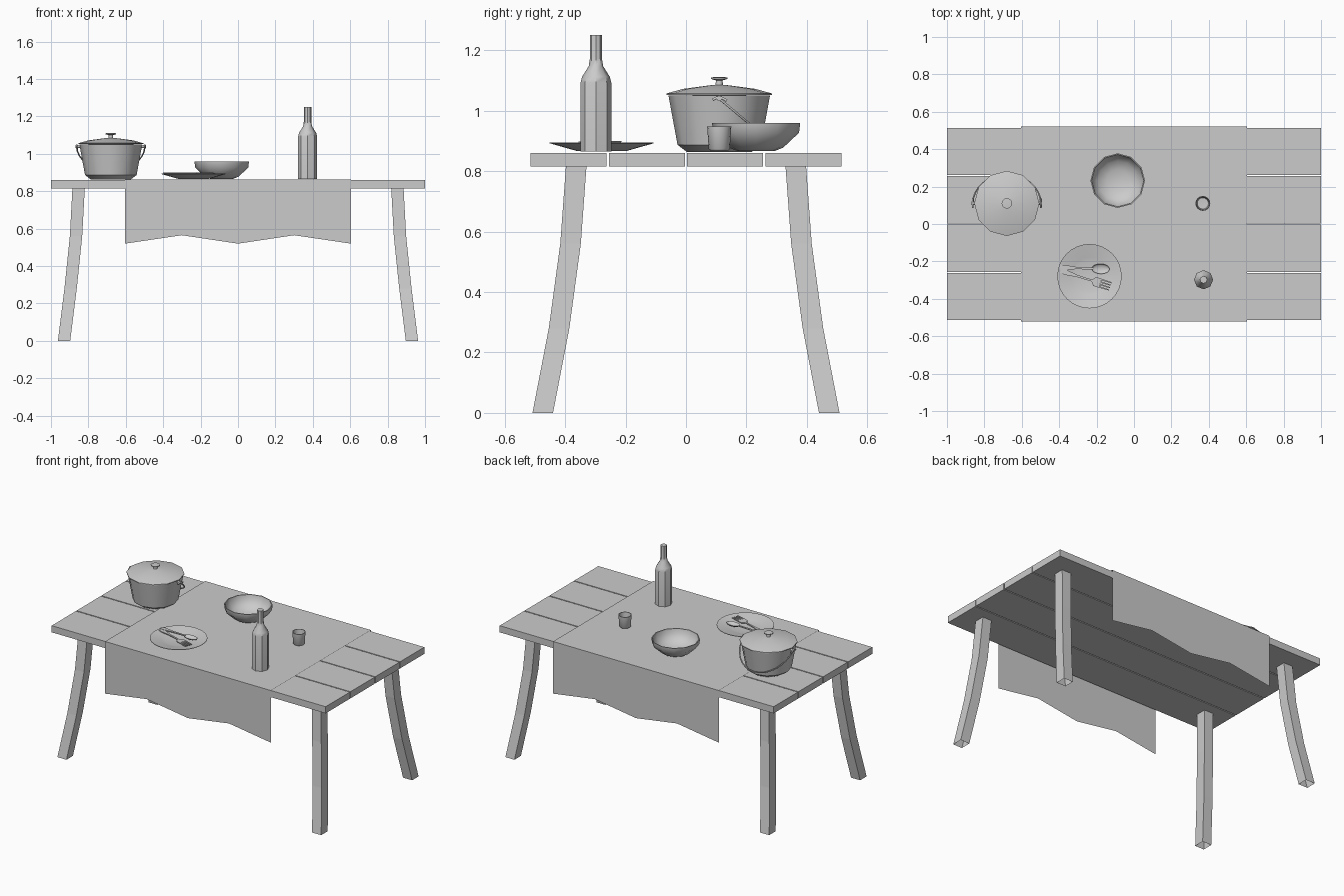
import bpy, bmesh
from math import sin, cos, pi, radians
from mathutils import Vector, Matrix

cube = bpy.data.objects.get("Cube")
if cube:
    bpy.data.objects.remove(cube, do_unlink=True)

grey = bpy.data.materials.new("plain_grey")
grey.use_nodes = True
grey.diffuse_color = (0.6, 0.6, 0.6, 1)
grey.node_tree.nodes["Principled BSDF"].inputs["Base Color"].default_value = (0.6, 0.6, 0.6, 1)

TOP = 0.862


def finish(name, bm, smooth=False):
    bmesh.ops.recalc_face_normals(bm, faces=bm.faces)
    me = bpy.data.meshes.new(name)
    bm.to_mesh(me)
    bm.free()
    me.materials.append(grey)
    if smooth:
        me.polygons.foreach_set("use_smooth", [True] * len(me.polygons))
        me.set_sharp_from_angle(angle=radians(40))
    ob = bpy.data.objects.new(name, me)
    bpy.context.scene.collection.objects.link(ob)
    return ob


def loft(bm, rings):
    """Join rings of points with quads; one-point rings become fans."""
    rings = [[bm.verts.new(p) for p in ring] for ring in rings]
    for a, b in zip(rings, rings[1:]):
        n = max(len(a), len(b))
        for i in range(n):
            j = (i + 1) % n
            quad = [a[i % len(a)], a[j % len(a)], b[j % len(b)], b[i % len(b)]]
            bm.faces.new(list(dict.fromkeys(quad)))
    return rings


def lathe(name, x, y, profile, sides):
    """Turn a (radius, height above table) profile about a vertical axis."""
    bm = bmesh.new()
    loft(bm, [[(x, y, TOP + h)] if r == 0 else
              [(x + r * cos(2 * pi * i / sides), y + r * sin(2 * pi * i / sides), TOP + h)
               for i in range(sides)] for r, h in profile])
    return finish(name, bm, True)


def slab(name, outline, matrix, thick):
    """Extrude a flat outline and place it."""
    bm = bmesh.new()
    face = bm.faces.new([bm.verts.new((u, v, 0)) for u, v in outline])
    up = bmesh.ops.extrude_face_region(bm, geom=[face])["geom"]
    bmesh.ops.translate(bm, vec=(0, 0, thick), verts=[g for g in up if isinstance(g, bmesh.types.BMVert)])
    bm.transform(matrix)
    return finish(name, bm)


def wire(name, points, radius):
    cu = bpy.data.curves.new(name, "CURVE")
    cu.dimensions = "3D"
    cu.bevel_depth = radius
    cu.bevel_resolution = 1
    cu.use_fill_caps = True
    sp = cu.splines.new("POLY")
    sp.points.add(len(points) - 1)
    for p, co in zip(sp.points, points):
        p.co = (*co, 1)
    cu.materials.append(grey)
    ob = bpy.data.objects.new(name, cu)
    bpy.context.scene.collection.objects.link(ob)


# Table planks
for i in range(4):
    bm = bmesh.new()
    bmesh.ops.create_cube(bm, size=1)
    bm.transform(Matrix.Translation((0, (i - 1.5) * 0.259, 0.838)) @ Matrix.Diagonal((2, 0.252, 0.044, 1)))
    finish(f"plank_{i + 1}", bm)

# Splayed, curved legs, open at the foot
LEG = [(0.852, 0.363, 0.82), (0.866, 0.382, 0.56), (0.895, 0.42, 0.28), (0.93, 0.474, 0)]
CORNERS = [(-1, -1), (1, -1), (1, 1), (-1, 1)]
for sx, side in ((1, "left"), (-1, "right")):
    for sy, end in ((1, "back"), (-1, "front")):
        bm = bmesh.new()
        loft(bm, [[(sx * x + u * 0.033, sy * y + v * 0.034, z) for u, v in CORNERS] for x, y, z in LEG])
        finish(f"{end}_{side}_leg", bm)

# Table runner with zigzag hanging ends
bm = bmesh.new()
rows = []
for x, hem in ((-0.605, 0.52), (-0.3, 0.565), (0, 0.52), (0.3, 0.565), (0.605, 0.52)):
    rows.append([bm.verts.new((x, y, z)) for y, z in
                 ((-0.522, hem), (-0.522, 0.864), (0.522, 0.864), (0.522, hem))])
for a, b in zip(rows, rows[1:]):
    for i in range(3):
        bm.faces.new((a[i], b[i], b[i + 1], a[i + 1]))
finish("table_runner", bm)

# Cooking pot, lid and hanging handle
PX, PY = -0.68, 0.11
lathe("pot_body", PX, PY, [(0, 0.002), (0.108, 0.002), (0.138, 0.025), (0.15, 0.09), (0.168, 0.188),
                           (0.16, 0.188), (0.13, 0.03), (0, 0.012)], 12)
lathe("pot_lid", PX, PY, [(0, 0.188), (0.174, 0.19), (0.174, 0.195), (0.12, 0.21), (0.03, 0.222), (0, 0.224)], 12)
lathe("lid_knob", PX, PY, [(0.013, 0.215), (0.011, 0.238), (0.028, 0.243), (0.028, 0.248), (0, 0.25)], 12)
arc = [pi * i / 16 for i in range(17)]
wire("pot_handle", [(PX + 0.182 * cos(t), PY + 0.155 * sin(t), 1.04 - 0.13 * sin(t)) for t in arc], 0.004)
for s in (-1, 1):
    wire("handle_lug", [(PX + s * 0.15, PY, 1.04), (PX + s * 0.188, PY, 1.04)], 0.009)
    wire("handle_hook", [(PX + s * 0.182, PY - 0.022, 1.036), (PX + s * 0.182, PY, 1.047),
                         (PX + s * 0.182, PY + 0.025, 1.033)], 0.005)

# Bowl, bottle, cup and plate
lathe("bowl", -0.087, 0.232, [(0, 0.004), (0.06, 0.004), (0.09, 0.016), (0.142, 0.065), (0.146, 0.098),
                              (0.14, 0.098), (0.134, 0.067), (0.105, 0.034), (0.06, 0.016), (0, 0.012)], 12)
lathe("bottle", 0.372, -0.298, [(0, 0.003), (0.051, 0.003), (0.051, 0.23), (0.046, 0.25), (0.024, 0.285),
                                (0.02, 0.31), (0.02, 0.388), (0, 0.388)], 8)
lathe("cup", 0.368, 0.11, [(0, 0.006), (0.03, 0.006), (0.035, 0.012), (0.04, 0.086), (0.036, 0.086),
                           (0.03, 0.018), (0, 0.016)], 16)
lathe("plate", -0.238, -0.279, [(0, 0.004), (0.08, 0.004), (0.172, 0.03), (0.172, 0.033), (0.1, 0.019),
                                (0.08, 0.014), (0, 0.014)], 32)

# Spoon and fork, each pointing along its own x axis
handle = [(0, 0.011), (0.03, 0.014), (0.09, 0.006), (0.18, 0.005)]
mirror = [(u, -v) for u, v in reversed(handle)]


def lay(x, y, z, turn):
    return Matrix.Translation((x, y, z)) @ Matrix.Rotation(radians(turn), 4, "Z")


spoon_at = lay(-0.4, -0.232, 0.894, -2)
slab("spoon_handle", handle + mirror, spoon_at, 0.006)
bm = bmesh.new()
bmesh.ops.create_uvsphere(bm, u_segments=16, v_segments=8, radius=1)
bmesh.ops.delete(bm, geom=[v for v in bm.verts if v.co.z > 0.01], context="VERTS")
bm.transform(spoon_at @ Matrix.Translation((0.222, 0, 0.006)) @ Matrix.Diagonal((0.048, 0.027, 0.014, 1)))
finish("spoon_bowl", bm, True)

fork_at = lay(-0.392, -0.25, 0.892, -17.5)
slab("fork_handle", handle + mirror, fork_at, 0.006)
slab("fork_neck", [(0.175, -0.005), (0.19, -0.025), (0.222, -0.025), (0.222, 0.025), (0.19, 0.025), (0.175, 0.005)],
     fork_at, 0.006)
for i in range(4):
    v = (i - 1.5) * 0.0137
    slab(f"fork_tine_{i + 1}", [(0.22, v - 0.004), (0.278, v - 0.003), (0.278, v + 0.003), (0.22, v + 0.004)],
         fork_at, 0.006)
